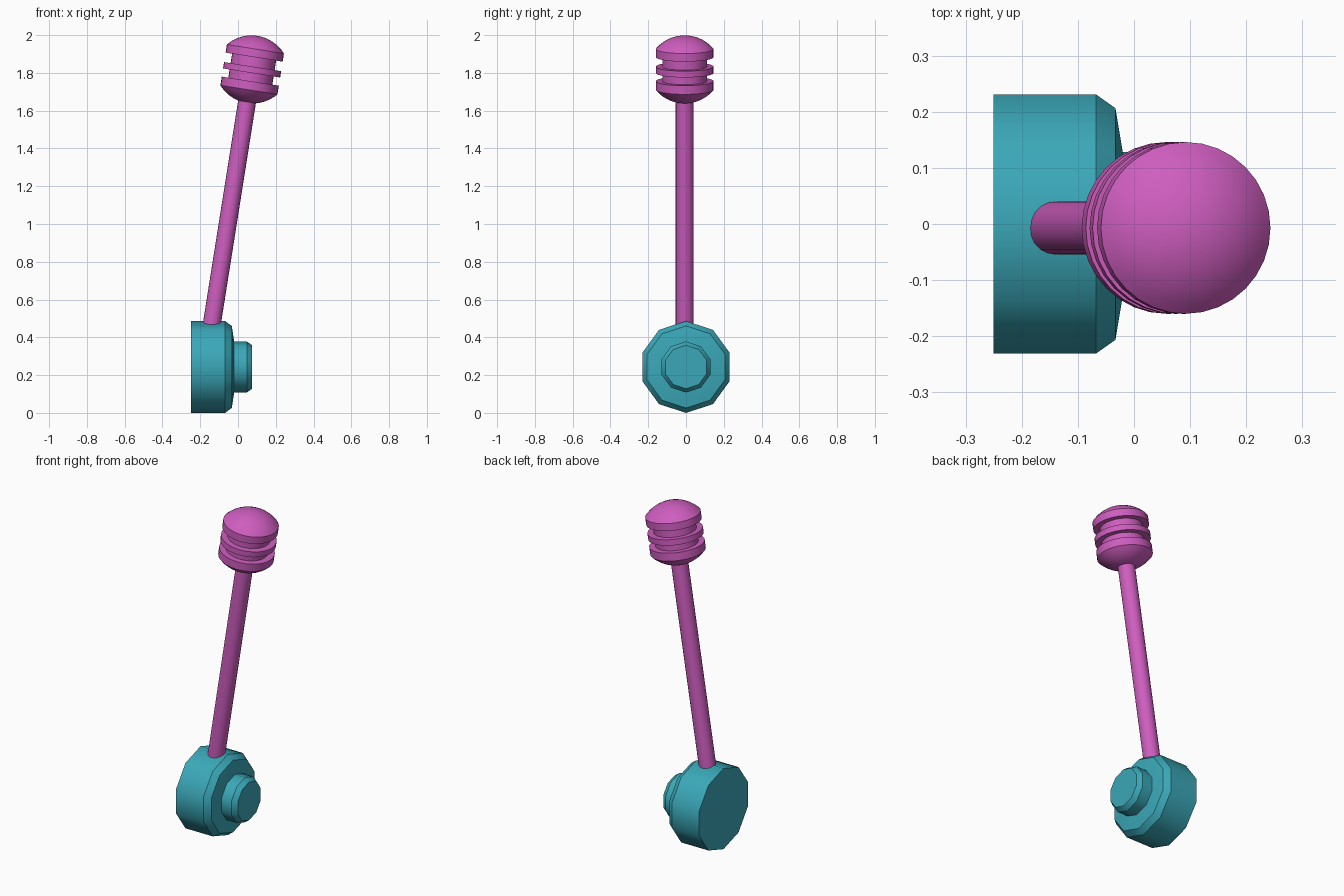
import bpy, bmesh
from math import sin, cos, pi, radians, asin
from mathutils import Vector

if "Cube" in bpy.data.objects:
    bpy.data.objects.remove(bpy.data.objects["Cube"])


def material(name, rgb):
    mat = bpy.data.materials.new(name)
    mat.use_nodes = True
    color = (*rgb, 1)
    mat.diffuse_color = color
    mat.node_tree.nodes["Principled BSDF"].inputs["Base Color"].default_value = color
    return mat


def lathe(name, profile, sides, mat, location, tilt):
    """Turn (radius, height) points round local z; sharp profile corners stay sharp."""
    bm = bmesh.new()
    rings = [[bm.verts.new((r * cos(2 * pi * k / sides), r * sin(2 * pi * k / sides), h))
              for k in range(sides)] for r, h in profile]
    for low, high in zip(rings, rings[1:]):
        for k in range(sides):
            j = (k + 1) % sides
            bm.faces.new((low[k], low[j], high[j], high[k])).smooth = True
    points = [Vector(p) for p in profile]
    for i in range(1, len(points) - 1):
        bend = (points[i] - points[i - 1]).angle(points[i + 1] - points[i])
        if bend > radians(20):
            for k in range(sides):
                bm.edges.get((rings[i][k], rings[i][(k + 1) % sides])).smooth = False
    bmesh.ops.remove_doubles(bm, verts=bm.verts[:], dist=1e-5)
    bmesh.ops.recalc_face_normals(bm, faces=bm.faces[:])
    mesh = bpy.data.meshes.new(name)
    bm.to_mesh(mesh)
    bm.free()
    mesh.materials.append(mat)
    obj = bpy.data.objects.new(name, mesh)
    obj.location = location
    obj.rotation_euler = (0, tilt, 0)
    bpy.context.scene.collection.objects.link(obj)
    return obj


teal = material("teal", (0.043, 0.39, 0.48))
magenta = material("magenta", (0.62, 0.11, 0.52))

# Ten-sided pivot housing with its stepped hub, turned along x
housing = [(0, -0.25), (0.243, -0.25), (0.243, -0.068), (0.217, -0.033),
           (0.135, -0.02), (0, -0.02)]
hub = [(0, -0.03), (0.135, -0.03), (0.135, 0.047), (0.115, 0.075), (0, 0.075)]
lathe("pivot_housing", housing, 10, teal, (0, 0, 0.243), pi / 2)
lathe("pivot_hub", hub, 10, teal, (0, 0, 0.243), pi / 2)

# Leaning lever rod
foot, lean = (-0.137, -0.007, 0.48), radians(9)
rod = [(0, -0.06), (0.0475, -0.06), (0.0475, 1.25), (0, 1.25)]
lathe("lever_rod", rod, 20, magenta, foot, lean)

# Grooved grip: shallow domes at both ends, three discs and two grooves
rim, neck, dome_radius, steps = 0.153, 0.118, 0.201, 7
edge = asin(rim / dome_radius)
angles = [edge * i / steps for i in range(steps + 1)]
grip = [(dome_radius * sin(a), 1.376 - dome_radius * cos(a)) for a in angles]
grip += [(rim, 1.292), (neck, 1.292), (neck, 1.336), (rim, 1.336),
         (rim, 1.37), (neck, 1.37), (neck, 1.421), (rim, 1.421)]
grip += [(dome_radius * sin(a), 1.334 + dome_radius * cos(a)) for a in reversed(angles)]
lathe("lever_grip", grip, 32, magenta, foot, lean)
